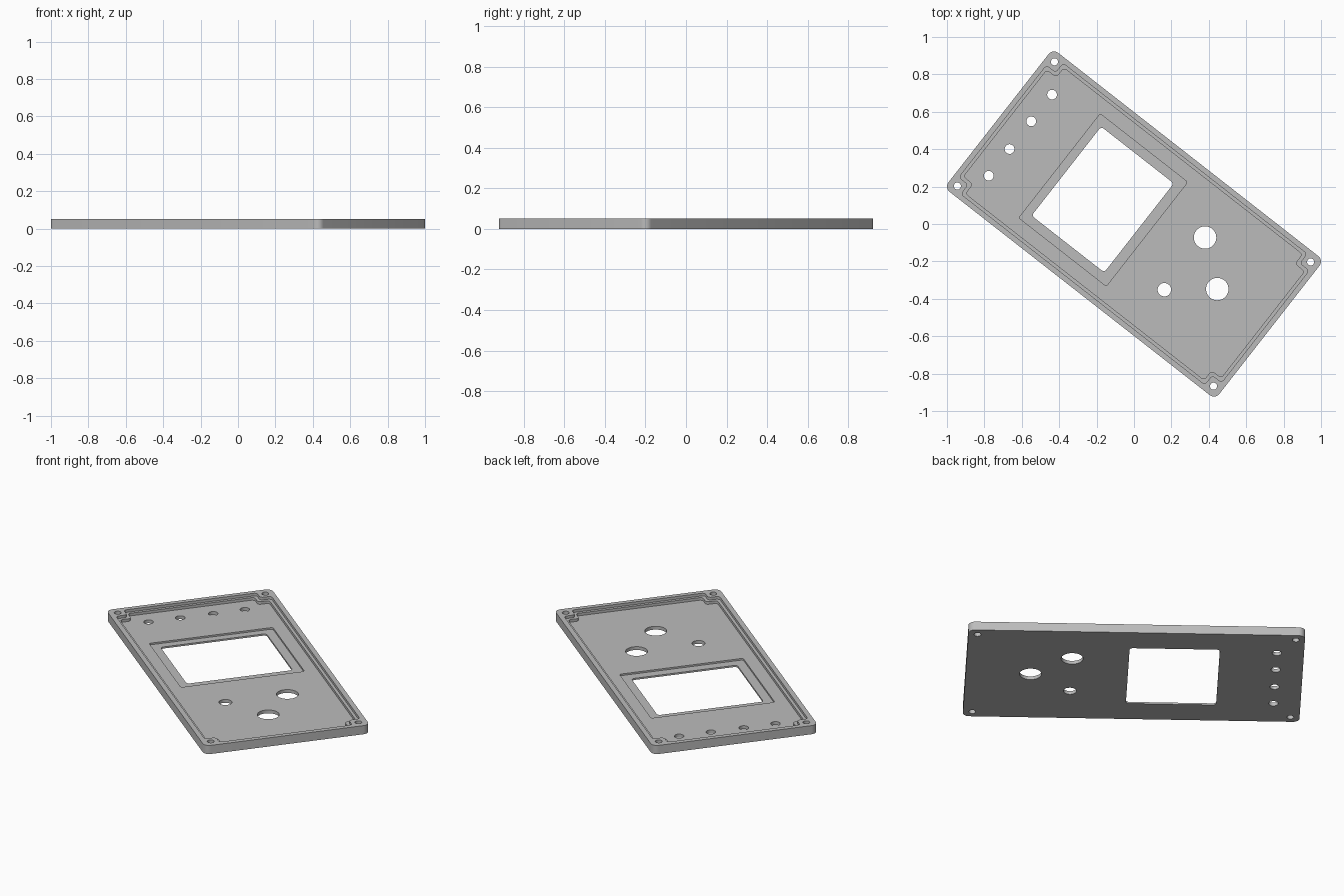
import bpy, bmesh, math
from mathutils import Vector

if "Cube" in bpy.data.objects:
    bpy.data.objects.remove(bpy.data.objects["Cube"])

TURN = math.radians(-38)        # the panel lies turned on the ground
HX, HY, TOP = 0.919, 0.4715, 0.052
SCREW_X, SCREW_Y = 0.869, 0.4215
FLOOR, LEDGE, POCKET = 0.02, 0.036, 0.01

grey = bpy.data.materials.new("light grey plastic")
grey.diffuse_color = (0.5, 0.5, 0.5, 1)
grey.use_nodes = True
grey.node_tree.nodes["Principled BSDF"].inputs["Base Color"].default_value = grey.diffuse_color


def fillet(points, radius, steps=6):
    """Round every right-angled corner of a closed outline."""
    out = []
    for i, p in enumerate(points):
        p = Vector(p)
        a = (Vector(points[i - 1]) - p).normalized() * radius
        b = (Vector(points[(i + 1) % len(points)]) - p).normalized() * radius
        for k in range(steps + 1):
            t = math.pi / 2 * k / steps
            out.append(p + a * (1 - math.sin(t)) + b * (1 - math.cos(t)))
    return out


def rect(x0, x1, y0, y1):
    return [(x0, y0), (x1, y0), (x1, y1), (x0, y1)]


def circle(x, y, r, n=40):
    return [(x + r * math.cos(2 * math.pi * k / n),
             y + r * math.sin(2 * math.pi * k / n)) for k in range(n)]


def notched(inset, boss):
    """Inner outline that steps around the four screw bosses."""
    x, y = HX - inset, HY - inset
    bx, by = SCREW_X - boss, SCREW_Y - boss
    quarter = [(x, by), (bx, by), (bx, y)]
    pts = list(quarter)
    pts += [(-a, b) for a, b in reversed(quarter)]
    pts += [(-a, -b) for a, b in quarter]
    pts += [(a, -b) for a, b in reversed(quarter)]
    return pts


def prism(name, outline, z0, z1):
    bm = bmesh.new()
    face = bm.faces.new([bm.verts.new((p[0], p[1], z0)) for p in outline])
    up = bmesh.ops.extrude_face_region(bm, geom=[face])["geom"]
    bmesh.ops.translate(bm, vec=(0, 0, z1 - z0),
                        verts=[v for v in up if isinstance(v, bmesh.types.BMVert)])
    bmesh.ops.recalc_face_normals(bm, faces=bm.faces)
    mesh = bpy.data.meshes.new(name)
    bm.to_mesh(mesh)
    bm.free()
    ob = bpy.data.objects.new(name, mesh)
    bpy.context.collection.objects.link(ob)
    return ob


# Solid slab with rounded corners
panel = prism("enclosure_lid", fillet(rect(-HX, HX, -HY, HY), 0.036), 0, TOP)
panel.data.materials.append(grey)

cutters = [
    # Stepped interior: upper ledge, then main floor
    prism("ledge_cut", fillet(notched(0.028, 0.042), 0.018), LEDGE, 0.1),
    prism("floor_cut", fillet(notched(0.045, 0.06), 0.018), FLOOR, 0.11),
    # Display pocket and window
    prism("pocket_cut", fillet(rect(-0.505, 0.088, -0.353, 0.353), 0.012), POCKET, 0.12),
    prism("window_cut", fillet(rect(-0.459, 0.034, -0.302, 0.302), 0.018), -0.1, 0.13),
]
# Round through holes: corner screws, row of small holes, control holes
holes = [(sx * SCREW_X, sy * SCREW_Y, 0.019) for sx in (-1, 1) for sy in (-1, 1)]
holes += [(-0.771, y, 0.026) for y in (-0.275, -0.094, 0.094, 0.275)]
holes += [(0.344, 0.177, 0.06), (0.565, 0, 0.06), (0.344, -0.177, 0.036)]
cutters += [prism("hole_cut", circle(*h), -0.1, 0.14) for h in holes]

for c in cutters:
    c.hide_render = True
    mod = panel.modifiers.new(c.name, 'BOOLEAN')
    mod.operation, mod.solver, mod.object = 'DIFFERENCE', 'EXACT', c

# Bake the cuts and remove the cutters
deps = bpy.context.evaluated_depsgraph_get()
baked = bpy.data.meshes.new_from_object(panel.evaluated_get(deps))
panel.modifiers.clear()
panel.data = baked
for c in cutters:
    bpy.data.objects.remove(c)

panel.rotation_euler.z = TURN
bpy.context.view_layer.objects.active = panel
panel.select_set(True)
bpy.ops.object.shade_smooth_by_angle(angle=math.radians(30))
